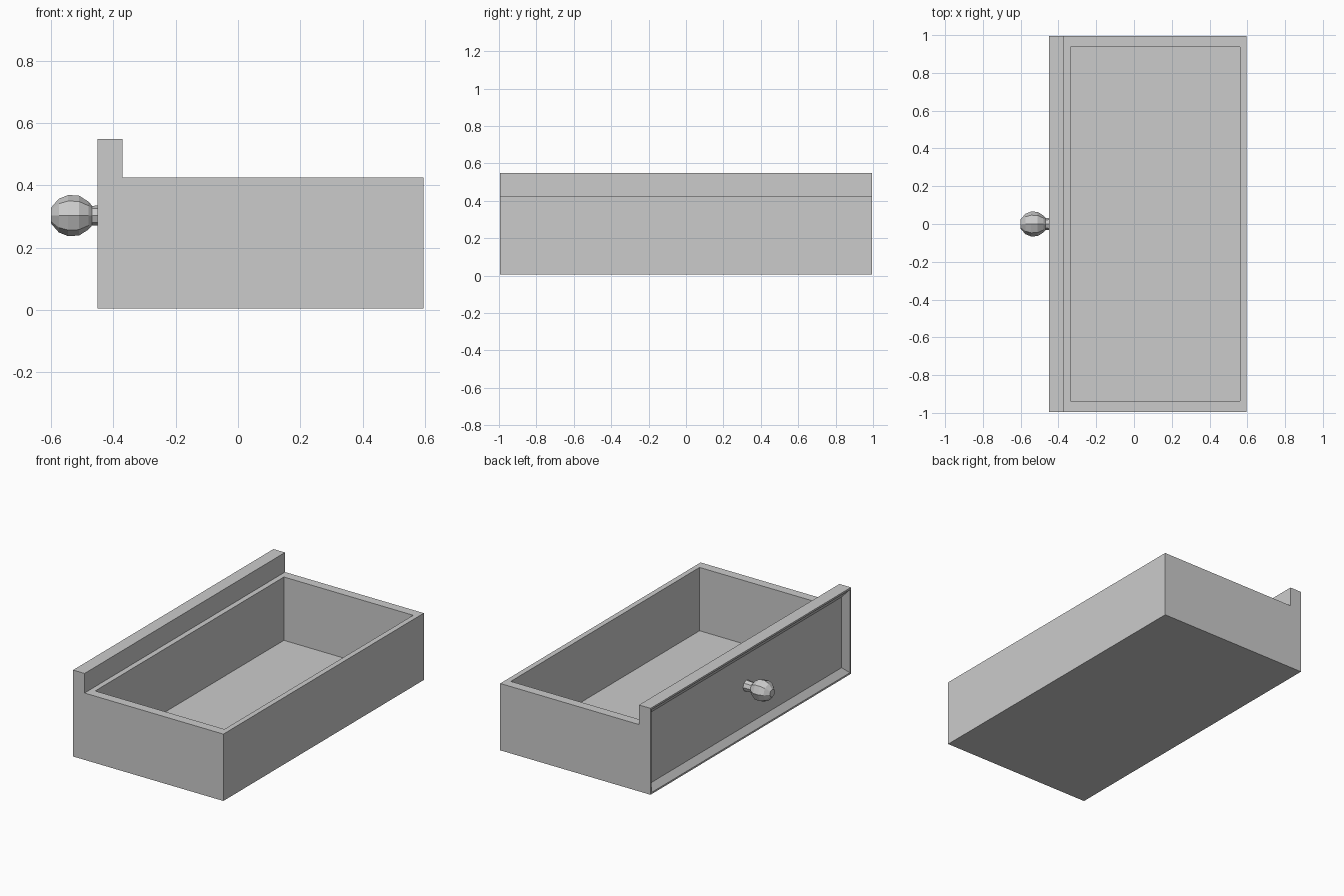
import bpy
import bmesh
from math import cos, sin, tau

if "Cube" in bpy.data.objects:
    bpy.data.objects.remove(bpy.data.objects["Cube"], do_unlink=True)

GREY = (0.6, 0.6, 0.6, 1.0)
grey = bpy.data.materials.new("plain grey")
grey.use_nodes = True
grey.diffuse_color = GREY
grey.node_tree.nodes["Principled BSDF"].inputs["Base Color"].default_value = GREY


def add_object(name, bm):
    bmesh.ops.recalc_face_normals(bm, faces=bm.faces)
    mesh = bpy.data.meshes.new(name)
    bm.to_mesh(mesh)
    bm.free()
    mesh.materials.append(grey)
    obj = bpy.data.objects.new(name, mesh)
    bpy.context.collection.objects.link(obj)
    return obj


def loft(bm, rings):
    """Skin matching rings of points and cap both ends."""
    loops = [[bm.verts.new(p) for p in ring] for ring in rings]
    for a, b in zip(loops, loops[1:]):
        for i in range(len(a)):
            j = (i + 1) % len(a)
            bm.faces.new((a[i], a[j], b[j], b[i]))
    bm.faces.new(loops[0][::-1])
    bm.faces.new(loops[-1])
    bmesh.ops.recalc_face_normals(bm, faces=bm.faces)


# Drawer: stepped side profile drawn out along its width
HALF = 0.995
FRONT, STEP, BACK = -0.45, -0.37, 0.595
RIM, TOP, FLOOR = 0.425, 0.548, 0.027
profile = [(FRONT, 0.005), (BACK, 0.005), (BACK, RIM),
           (STEP, RIM), (STEP, TOP), (FRONT, TOP)]
bm = bmesh.new()
loft(bm, [[(x, y, z) for x, z in profile] for y in (-HALF, HALF)])
rim_face = next(f for f in bm.faces
                if f.normal.z > 0.9 and f.calc_center_median().z < TOP - 0.05)
front_face = next(f for f in bm.faces
                  if f.normal.x < -0.9 and f.calc_center_median().x < FRONT + 0.01)

# Storage cavity, with slightly thicker end walls
bmesh.ops.inset_region(bm, faces=[rim_face], thickness=0.047)
for v in rim_face.verts:
    v.co.y *= 0.937 / abs(v.co.y)
well = bmesh.ops.extrude_discrete_faces(bm, faces=[rim_face])["faces"][0]
for v in well.verts:
    v.co.z = FLOOR

# Sunken front panel with sloping border
bmesh.ops.inset_region(bm, faces=[front_face], thickness=0.015)
bmesh.ops.inset_region(bm, faces=[front_face], thickness=0.055)
for v in front_face.verts:
    v.co.x = FRONT + 0.03
add_object("drawer", bm)

# Faceted round knob on a short neck
SIDES, KNOB_Z = 8, 0.303
knob_profile = [(-0.6, 0.025), (-0.575, 0.054), (-0.545, 0.066),
                (-0.51, 0.064), (-0.48, 0.045), (-0.468, 0.031), (-0.41, 0.035)]
bm = bmesh.new()
loft(bm, [[(x, r * cos(tau * i / SIDES), KNOB_Z + r * sin(tau * i / SIDES))
           for i in range(SIDES)] for x, r in knob_profile])
add_object("knob", bm)
